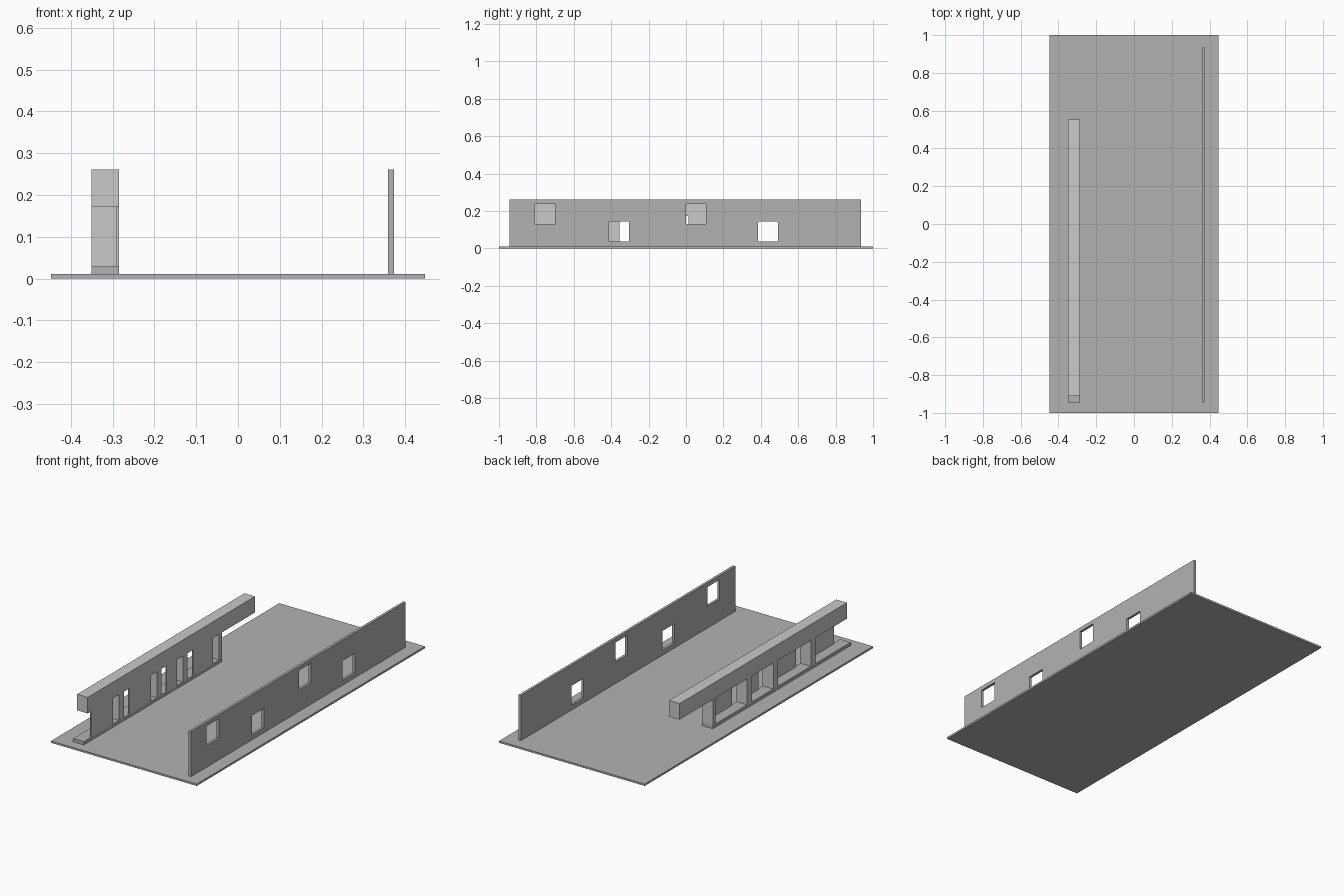
import bpy, bmesh
from mathutils import Matrix, Vector

if "Cube" in bpy.data.objects:
    bpy.data.objects.remove(bpy.data.objects["Cube"])


def material(name, grey):
    m = bpy.data.materials.new(name)
    m.diffuse_color = (grey, grey, grey, 1)
    m.use_nodes = True
    m.node_tree.nodes["Principled BSDF"].inputs["Base Color"].default_value = m.diffuse_color
    return m


mid_grey = material("mid_grey", 0.45)
light_grey = material("light_grey", 0.585)


def boxes(name, bounds, mat=None):
    """One object holding a box for each ((x0, x1), (y0, y1), (z0, z1))."""
    bm = bmesh.new()
    for b in bounds:
        size = [hi - lo for lo, hi in b]
        mid = Vector([(hi + lo) / 2 for lo, hi in b])
        bmesh.ops.create_cube(bm, size=1, matrix=Matrix.Translation(mid) @ Matrix.Diagonal((*size, 1)))
    mesh = bpy.data.meshes.new(name)
    bm.to_mesh(mesh)
    bm.free()
    if mat:
        mesh.materials.append(mat)
    obj = bpy.data.objects.new(name, mesh)
    bpy.context.collection.objects.link(obj)
    return obj


# Base slab
boxes("base_slab", [((-0.447, 0.447), (-1, 1), (0, 0.0105))], mid_grey)

# Long wall with alternating high and low square windows
wall = boxes("long_wall", [((0.359, 0.373), (-0.945, 0.935), (0.0105, 0.261))], mid_grey)
W = 0.107
cutter = boxes("window_cutter", [((0.3, 0.43), (y, y + W), (z, z + W))
               for y, z in ((-0.807, 0.131), (-0.412, 0.038), (0.0, 0.131), (0.385, 0.038))])
cutter.hide_render = True
cutter.hide_viewport = True
cut = wall.modifiers.new("windows", 'BOOLEAN')
cut.operation = 'DIFFERENCE'
cut.solver = 'EXACT'
cut.object = cutter

# Raised structure: floor strip, roof beam, thin front panels and cross fins
X0, X1 = -0.35, -0.285
FLOOR, ROOF = 0.0285, 0.172
boxes("floor_strip", [((X0, X1), (-0.944, 0.265), (0.0105, FLOOR))], mid_grey)
boxes("roof_beam", [((X0, X1), (-0.91, 0.556), (ROOF, 0.261))], light_grey)
boxes("front_panels", [((X1 - 0.007, X1), y, (FLOOR, ROOF))
      for y in ((-0.88, -0.688), (-0.548, -0.355), (-0.22, -0.127), (0.013, 0.19))], light_grey)
boxes("cross_fins", [((X0, X1), y, (FLOOR, ROOF))
      for y in ((-0.636, -0.594), (-0.305, -0.265), (-0.077, -0.036), (0.242, 0.265))], light_grey)
